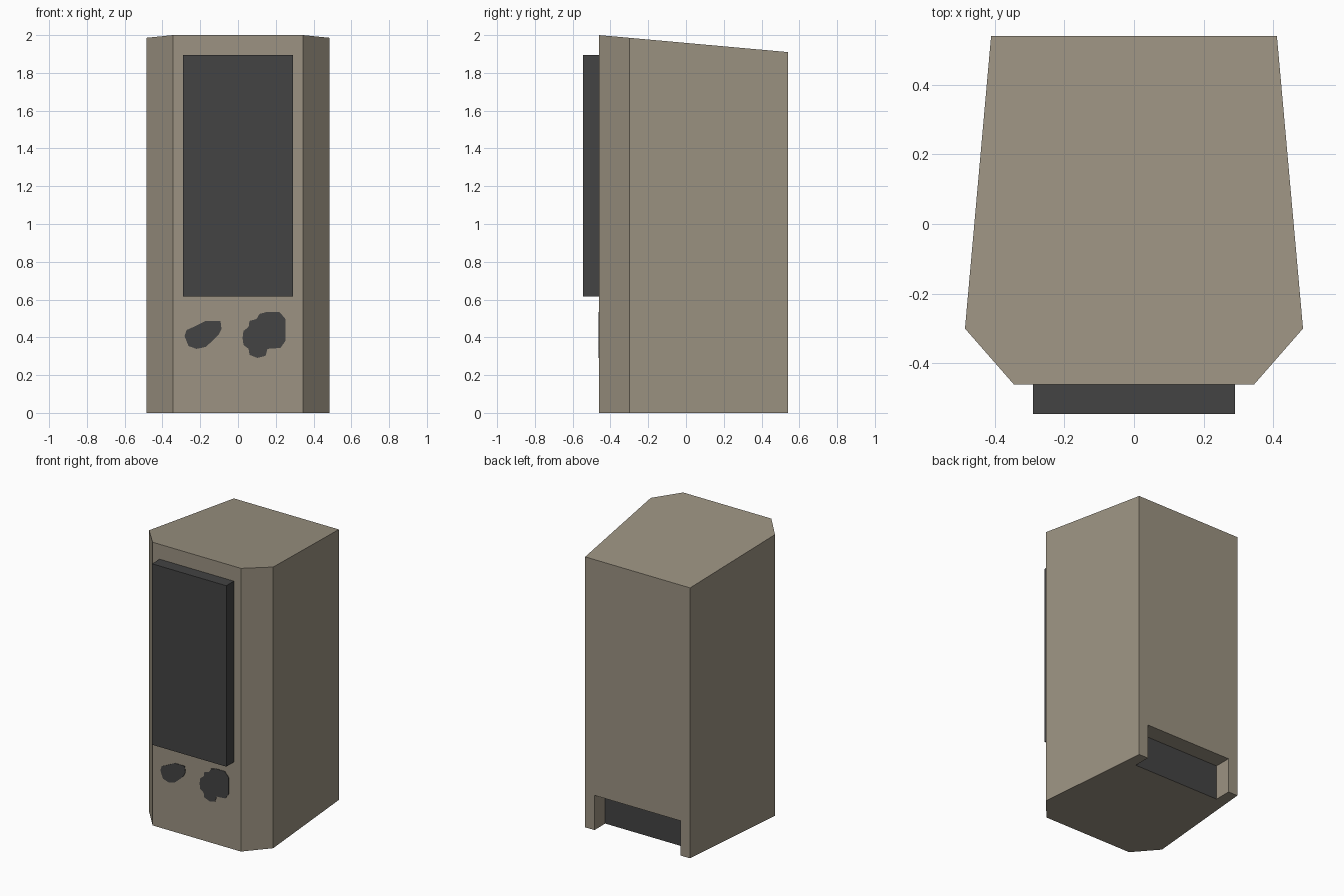
import bpy, bmesh

if "Cube" in bpy.data.objects:
    bpy.data.objects.remove(bpy.data.objects["Cube"])


def material(name, rgb):
    m = bpy.data.materials.new(name)
    m.diffuse_color = (*rgb, 1)
    m.use_nodes = True
    m.node_tree.nodes["Principled BSDF"].inputs["Base Color"].default_value = m.diffuse_color
    return m


TAN = material("warm_grey_casing", (0.333, 0.291, 0.223))
DARK = material("dark_grey", (0.056, 0.056, 0.056))


def prism(name, pts, vec, *mats):
    """Extrude a flat outline along vec."""
    bm = bmesh.new()
    face = bm.faces.new([bm.verts.new(p) for p in pts])
    out = bmesh.ops.extrude_face_region(bm, geom=[face])
    bmesh.ops.translate(bm, vec=vec, verts=[
        v for v in out["geom"] if isinstance(v, bmesh.types.BMVert)])
    bmesh.ops.recalc_face_normals(bm, faces=bm.faces)
    me = bpy.data.meshes.new(name)
    bm.to_mesh(me)
    bm.free()
    for m in mats:
        me.materials.append(m)
    ob = bpy.data.objects.new(name, me)
    bpy.context.collection.objects.link(ob)
    return ob


def box(name, lo, hi, *mats):
    (x0, y0, z0), (x1, y1, z1) = lo, hi
    return prism(name, [(x0, y0, z0), (x1, y0, z0), (x1, y1, z0), (x0, y1, z0)],
                 (0, 0, z1 - z0), *mats)


# Casing: chamfered plan with a roof sloping down to the back
half = [(0.345, -0.46), (0.485, -0.30), (0.41, 0.54)]
plan = half + [(-x, y) for x, y in reversed(half)]
casing = prism("casing", [(x, y, 0) for x, y in plan], (0, 0, 2), TAN, DARK)
for v in casing.data.vertices:
    if v.co.z > 1:
        v.co.z = 2 - 0.09 * (v.co.y + 0.46)

# Recess low in the back, open at the bottom
cutter = box("recess_cutter", (-0.337, 0.42, -0.2), (0.337, 0.8, 0.245), TAN)
mod = casing.modifiers.new("recess", "BOOLEAN")
mod.operation = "DIFFERENCE"
mod.solver = "EXACT"
mod.object = cutter
bpy.context.view_layer.objects.active = casing
bpy.ops.object.modifier_apply(modifier=mod.name)
bpy.data.objects.remove(cutter)
# The recess's inner wall is dark
for p in casing.data.polygons:
    p.material_index = int(p.normal.y > 0.9 and p.center.y < 0.5)

# Raised front panel
box("front_panel", (-0.29, -0.545, 0.617), (0.29, -0.46, 1.895), DARK)

# Two flat dark patches under the panel
patches = {
    "left_patch": [
        (-.283, .407), (-.272, .439), (-.235, .455), (-.204, .471),
        (-.172, .487), (-.093, .487), (-.087, .444), (-.103, .413),
        (-.135, .381), (-.172, .349), (-.22, .339), (-.262, .354)],
    "right_patch": [
        (.024, .397), (.029, .434), (.056, .455), (.061, .487), (.098, .497),
        (.114, .524), (.151, .534), (.22, .534), (.251, .497), (.251, .381),
        (.225, .344), (.156, .339), (.146, .302), (.103, .291), (.061, .307),
        (.056, .339), (.029, .36)],
}
for name, outline in patches.items():
    prism(name, [(x, -0.463, z) for x, z in outline], (0, 0.004, 0), DARK)
